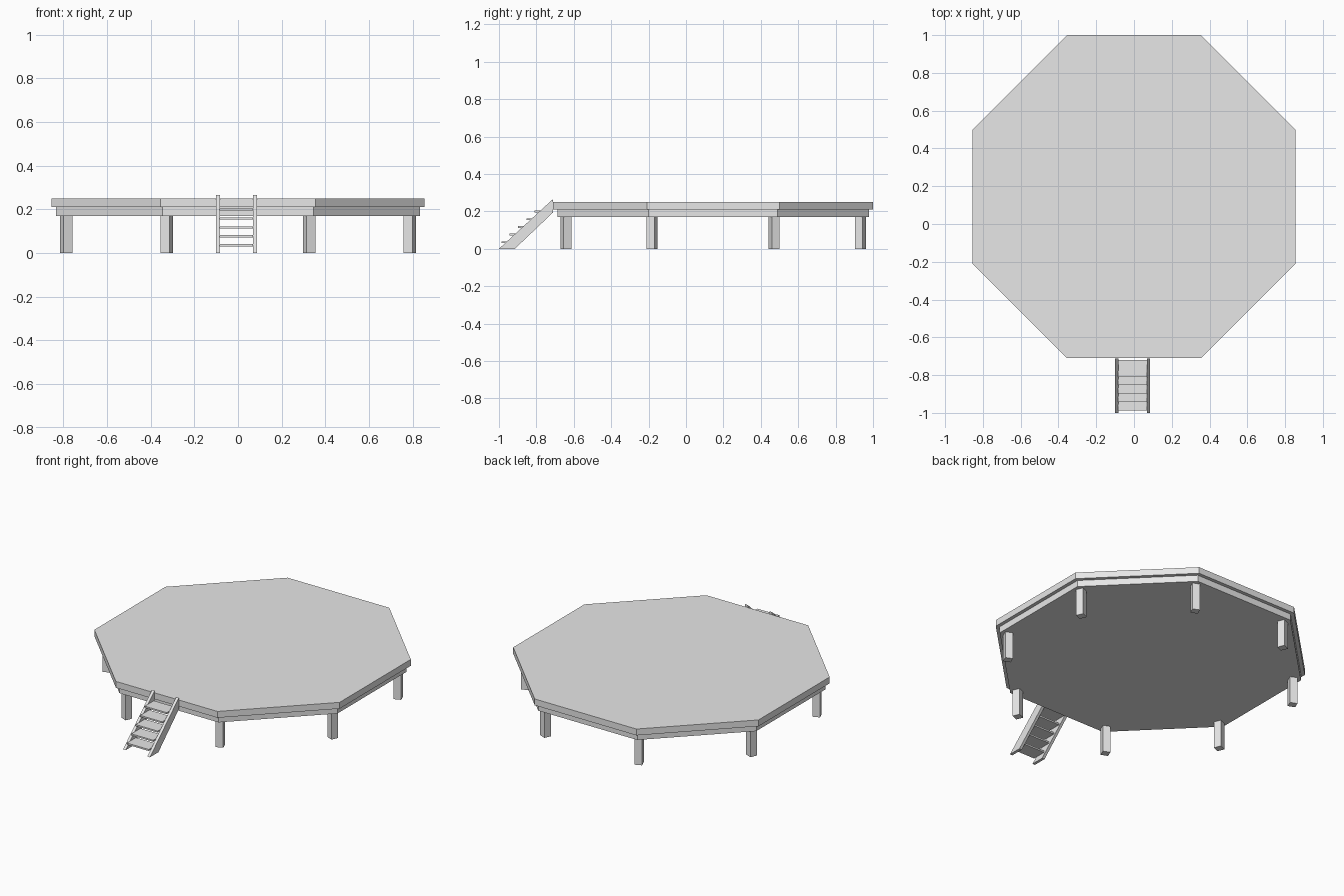
import bpy
import bmesh
import math

cube = bpy.data.objects.get("Cube")
if cube:
    bpy.data.objects.remove(cube, do_unlink=True)

CENTRE_Y = 0.145
LEG_TOP, RIM_TOP, DECK_TOP = 0.17, 0.21, 0.25

grey = bpy.data.materials.new("light_grey")
grey.use_nodes = True
colour = (0.8, 0.8, 0.8, 1)
grey.diffuse_color = colour
grey.node_tree.nodes["Principled BSDF"].inputs["Base Color"].default_value = colour


def prism(name, outline, direction):
    """Extrude a closed outline of 3D points along a direction."""
    bm = bmesh.new()
    face = bm.faces.new([bm.verts.new(p) for p in outline])
    extruded = bmesh.ops.extrude_face_region(bm, geom=[face])["geom"]
    moved = [v for v in extruded if isinstance(v, bmesh.types.BMVert)]
    bmesh.ops.translate(bm, verts=moved, vec=direction)
    bmesh.ops.recalc_face_normals(bm, faces=bm.faces)
    mesh = bpy.data.meshes.new(name)
    bm.to_mesh(mesh)
    bm.free()
    mesh.materials.append(grey)
    obj = bpy.data.objects.new(name, mesh)
    bpy.context.collection.objects.link(obj)
    return obj


def corner_angles():
    return [math.radians(22.5 + 45 * i) for i in range(8)]


def octagon(name, apothem, bottom, top):
    r = apothem / math.cos(math.pi / 8)
    outline = [(r * math.cos(a), CENTRE_Y + r * math.sin(a), bottom)
               for a in corner_angles()]
    return prism(name, outline, (0, 0, top - bottom))


def box(name, low, high):
    (x0, y0, z0), (x1, y1, z1) = low, high
    outline = [(x0, y0, z0), (x1, y0, z0), (x1, y1, z0), (x0, y1, z0)]
    return prism(name, outline, (0, 0, z1 - z0))


# Platform: wide deck over a slightly narrower rim
octagon("deck", 0.855, RIM_TOP, DECK_TOP)
octagon("deck_rim", 0.833, LEG_TOP, RIM_TOP)

# One square leg under each corner, turned to face outwards
half, leg_radius = 0.0222, 0.852
for i, a in enumerate(corner_angles()):
    leg = box(f"leg_{i + 1}", (-half, -half, 0), (half, half, LEG_TOP))
    leg.location = (leg_radius * math.cos(a), CENTRE_Y + leg_radius * math.sin(a), 0)
    leg.rotation_euler.z = a

# Stair: two sloping stringers
side_profile = [(-1, 0), (-0.915, 0), (-0.712, 0.193), (-0.712, 0.265)]
for name, x in (("right_stringer", -0.101), ("left_stringer", 0.068)):
    prism(name, [(x, y, z) for y, z in side_profile], (0.018, 0, 0))

# Stair: five thin treads between the stringers
for i in range(5):
    y, z = -0.987 + 0.0445 * i, 0.03 + 0.041 * i
    box(f"tread_{i + 1}", (-0.084, y, z), (0.069, y + 0.09, z + 0.01))
